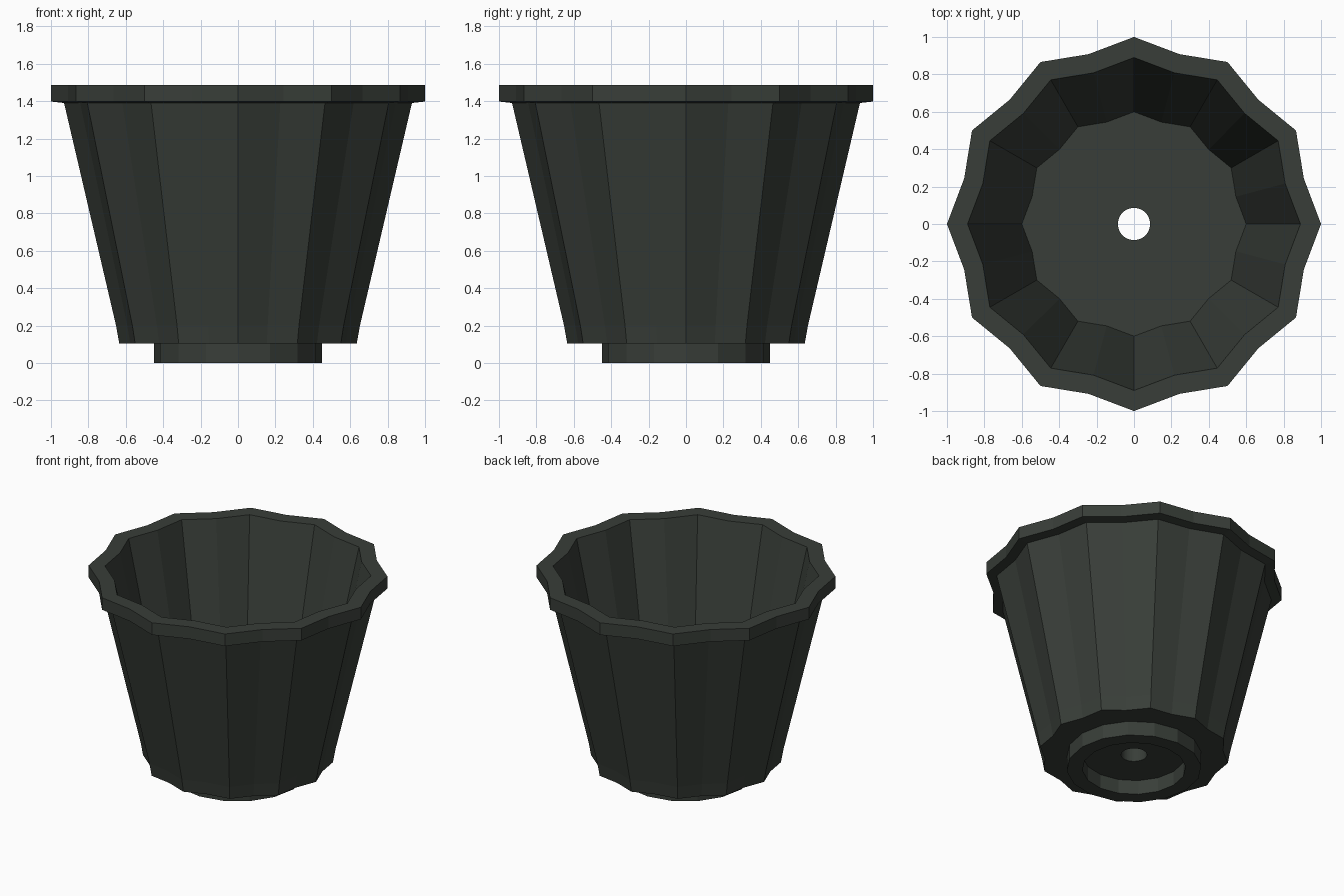
import bpy, bmesh, math
from mathutils import Vector

if "Cube" in bpy.data.objects:
    bpy.data.objects.remove(bpy.data.objects["Cube"])

SEG = 48  # points per ring, divisible by every corner count used


def polygon_ring(corners, radius, z, valley=1.0):
    """SEG points along a polygon; odd corners are pulled in by 'valley'."""
    pts = []
    for i in range(corners):
        a = 2 * math.pi * i / corners
        r = radius * (valley if i % 2 else 1.0)
        pts.append(Vector((r * math.cos(a), r * math.sin(a), z)))
    step = SEG // corners
    return [pts[i // step].lerp(pts[(i // step + 1) % corners], (i % step) / step)
            for i in range(SEG)]


def star(radius, z):
    return polygon_ring(24, radius, z, 0.94)


def foot(radius, z):
    return polygon_ring(16, radius, z)


def hole(z):
    return polygon_ring(48, 0.086, z)


# Closed section of the pot, from the drain hole outwards, up, and back inside
rings = [
    hole(0.105),                                    # recessed underside
    foot(0.345, 0.105), foot(0.345, 0.0),           # inside of foot ring
    foot(0.45, 0.0), foot(0.45, 0.105),             # outside of foot ring
    star(0.635, 0.105), star(0.652, 0.20),          # fluted wall
    star(0.93, 1.39),
    star(1.0, 1.398), star(1.0, 1.487),             # rim
    star(0.89, 1.487), star(0.60, 0.21),            # inner wall
    hole(0.21),                                     # floor
]

bm = bmesh.new()
loops = [[bm.verts.new(p) for p in ring] for ring in rings]
for k, lower in enumerate(loops):
    upper = loops[(k + 1) % len(loops)]
    for i in range(SEG):
        j = (i + 1) % SEG
        bm.faces.new((lower[i], lower[j], upper[j], upper[i]))
bmesh.ops.recalc_face_normals(bm, faces=bm.faces)

mesh = bpy.data.meshes.new("flower_pot")
bm.to_mesh(mesh)
bm.free()

# Dark green-grey plastic
mat = bpy.data.materials.new("dark green grey")
mat.diffuse_color = (0.040, 0.048, 0.040, 1)
mat.use_nodes = True
mat.node_tree.nodes["Principled BSDF"].inputs["Base Color"].default_value = mat.diffuse_color
mesh.materials.append(mat)
bpy.context.collection.objects.link(bpy.data.objects.new("flower_pot", mesh))
